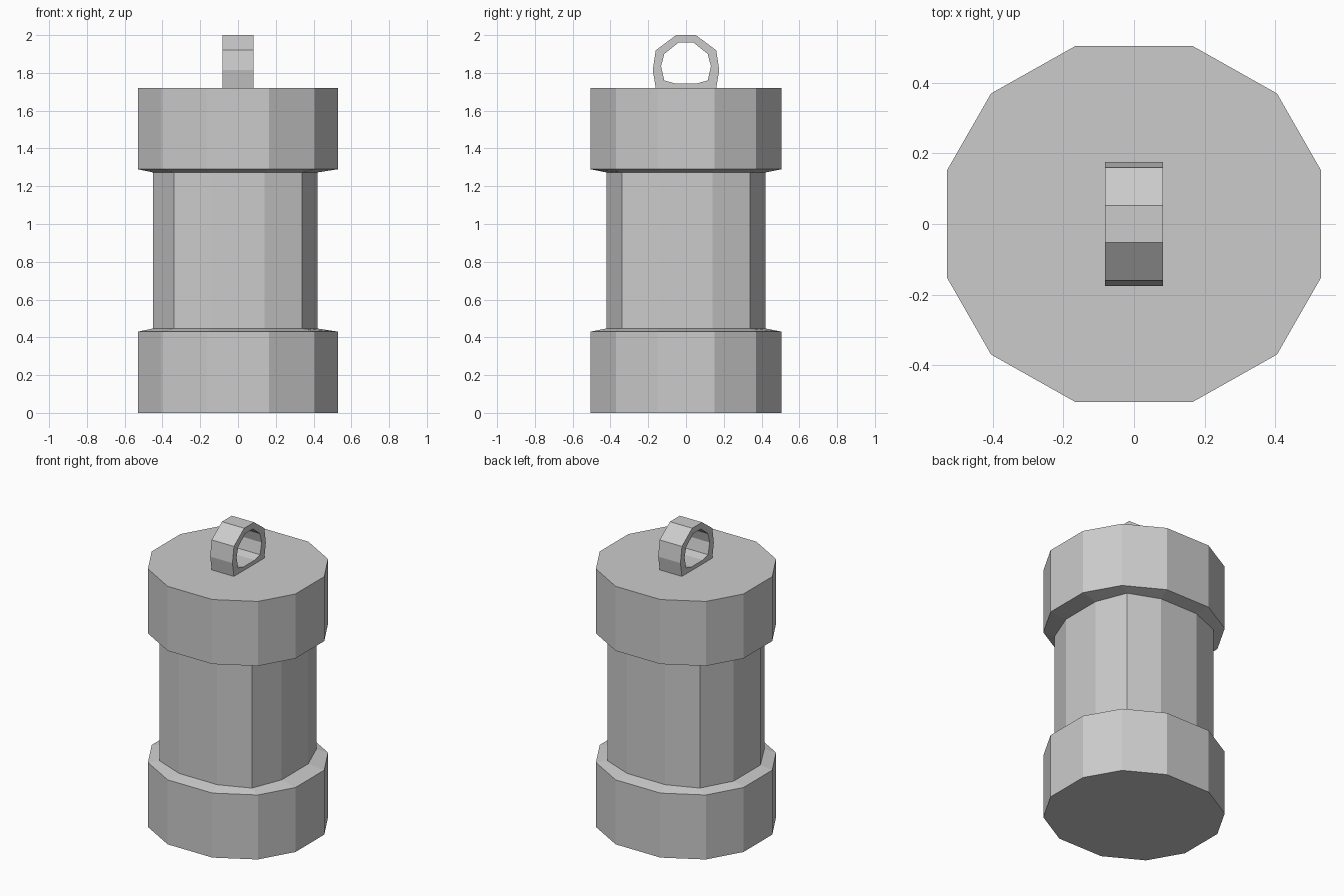
import bpy, bmesh

if "Cube" in bpy.data.objects:
    bpy.data.objects.remove(bpy.data.objects["Cube"])

def make_object(name, bm):
    bmesh.ops.recalc_face_normals(bm, faces=bm.faces)
    mesh = bpy.data.meshes.new(name)
    bm.to_mesh(mesh)
    bm.free()
    obj = bpy.data.objects.new(name, mesh)
    bpy.context.collection.objects.link(obj)
    return obj

def outline(quarter, left_x=None):
    """Mirror three corner points into a full twelve-sided outline."""
    right = quarter + [(x, -y) for x, y in reversed(quarter)]
    pts = right + [(-x, -y) for x, y in right]
    if left_x is not None:
        widest = min(x for x, y in pts)
        pts = [(left_x if x == widest else x, y) for x, y in pts]
    return pts

def loft(name, rings):
    """Skin a stack of (outline, z) rings and close both ends."""
    bm = bmesh.new()
    loops = [[bm.verts.new((x, y, z)) for x, y in pts] for pts, z in rings]
    n = len(loops[0])
    for a, b in zip(loops, loops[1:]):
        for i in range(n):
            j = (i + 1) % n
            bm.faces.new((a[i], a[j], b[j], b[i]))
    bm.faces.new(loops[0])
    bm.faces.new(loops[-1])
    return make_object(name, bm)

cap = outline([(0.165, 0.505), (0.405, 0.37), (0.53, 0.152)])
body = outline([(0.14, 0.42), (0.34, 0.34), (0.42, 0.14)], -0.45)

# Canister body and two end caps with sloping lips
loft("canister_body", [(body, 0.40), (body, 1.32)])
loft("bottom_cap", [(cap, 0.0), (cap, 0.43), (body, 0.447)])
loft("top_cap", [(body, 1.273), (cap, 1.29), (cap, 1.72)])

# Hanging loop: flat-sided ring extruded along x
outer = [(0.052, 2.0), (0.16, 1.92), (0.176, 1.815), (0.16, 1.72), (0.06, 1.70)]
inner = [(0.04, 1.96), (0.115, 1.90), (0.132, 1.835), (0.115, 1.76), (0.06, 1.745)]
bm = bmesh.new()
sections = []
for half in (outer, inner):
    pts = half + [(-y, z) for y, z in reversed(half)]
    for x in (-0.082, 0.082):
        sections.append([bm.verts.new((x, y, z)) for y, z in pts])
o0, o1, i0, i1 = sections
for a, b in ((o0, o1), (o1, i1), (i1, i0), (i0, o0)):
    for k in range(10):
        m = (k + 1) % 10
        bm.faces.new((a[k], a[m], b[m], b[k]))
make_object("hanging_loop", bm)
